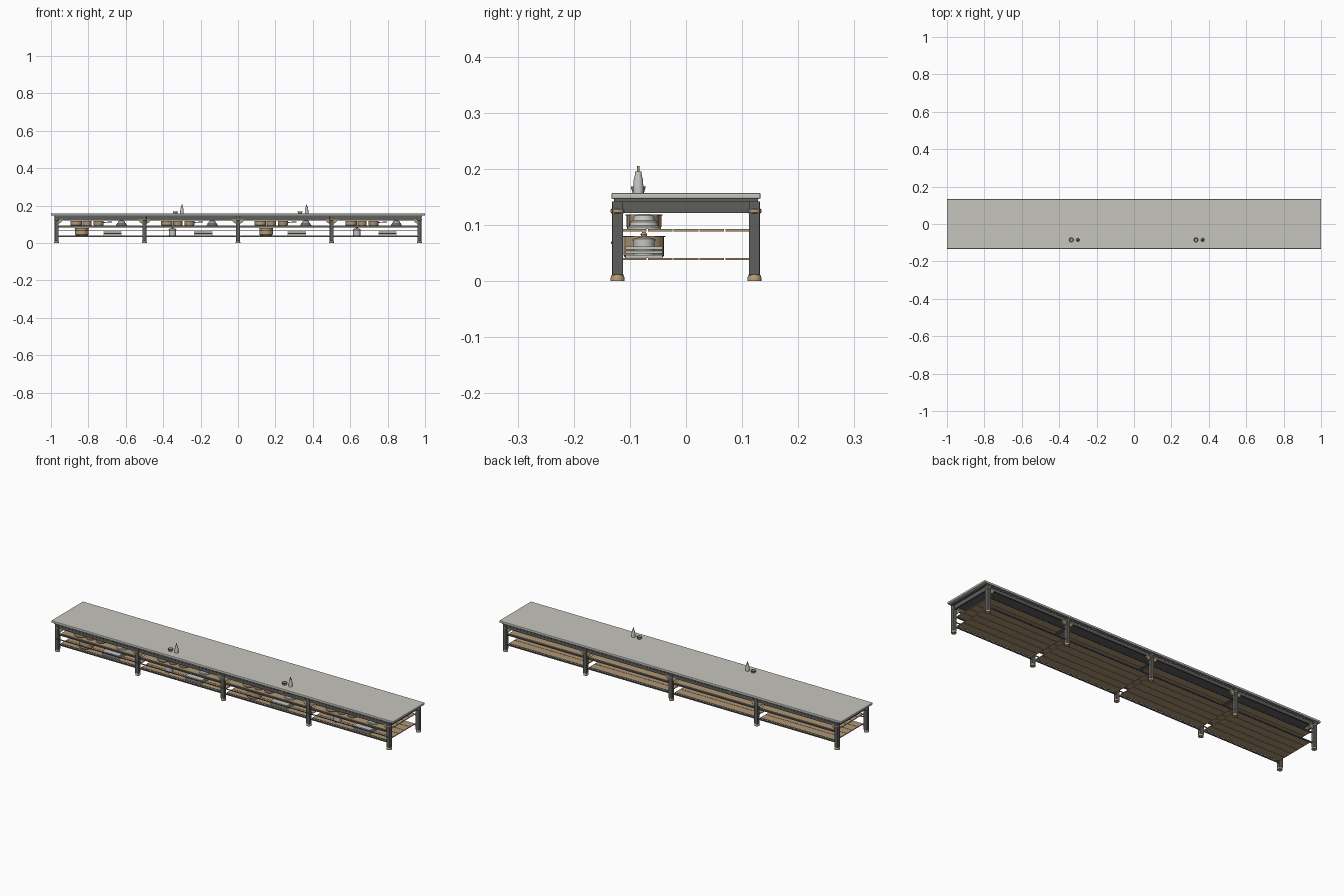
import bpy, bmesh, math
from mathutils import Matrix, Vector

if "Cube" in bpy.data.objects:
    bpy.data.objects.remove(bpy.data.objects["Cube"])


def material(name, rgb):
    m = bpy.data.materials.new(name)
    m.diffuse_color = (*rgb, 1)
    m.use_nodes = True
    m.node_tree.nodes["Principled BSDF"].inputs["Base Color"].default_value = m.diffuse_color
    return m


STONE = material("pale_stone", (0.57, 0.56, 0.52))
IRON = material("dark_iron", (0.11, 0.115, 0.11))
WOOD = material("warm_wood", (0.43, 0.31, 0.18))
BRASS = material("brass_tan", (0.46, 0.33, 0.19))
STEEL = material("light_steel", (0.56, 0.56, 0.54))


def finish(name, bm, mat, smooth=False):
    me = bpy.data.meshes.new(name)
    bmesh.ops.recalc_face_normals(bm, faces=bm.faces)
    bm.to_mesh(me)
    bm.free()
    me.materials.append(mat)
    ob = bpy.data.objects.new(name, me)
    bpy.context.collection.objects.link(ob)
    if smooth:
        bpy.ops.object.select_all(action='DESELECT')
        ob.select_set(True)
        bpy.context.view_layer.objects.active = ob
        bpy.ops.object.shade_smooth_by_angle(angle=math.radians(35))
    return ob


def add_box(bm, x0, x1, y0, y1, z0, z1):
    m = Matrix.Translation(((x0 + x1) / 2, (y0 + y1) / 2, (z0 + z1) / 2))
    m = m @ Matrix.Diagonal((x1 - x0, y1 - y0, z1 - z0, 1))
    bmesh.ops.create_cube(bm, size=1, matrix=m)


def box(name, mat, *dims, bevel=0):
    bm = bmesh.new()
    add_box(bm, *dims)
    if bevel:
        bmesh.ops.bevel(bm, geom=bm.edges[:], offset=bevel, segments=2,
                        affect='EDGES', profile=0.5)
    return finish(name, bm, mat)


def lathe(name, mat, x, y, profile, n=24):
    """Revolve (radius, z) points about a vertical axis."""
    bm = bmesh.new()
    rings = [[bm.verts.new((x + r * math.cos(math.tau * i / n),
                            y + r * math.sin(math.tau * i / n), z))
              for i in range(n)] for r, z in profile]
    for a, b in zip(rings, rings[1:]):
        for i in range(n):
            j = (i + 1) % n
            bm.faces.new((a[i], a[j], b[j], b[i]))
    bm.faces.new(rings[0])
    bm.faces.new(rings[-1])
    return finish(name, bm, mat, True)


def rod(name, mat, p, q, r, n=10):
    p, q = Vector(p), Vector(q)
    d = q - p
    bm = bmesh.new()
    rot = d.to_track_quat('Z', 'Y').to_matrix().to_4x4()
    bmesh.ops.create_cone(bm, cap_ends=True, segments=n, radius1=r, radius2=r,
                          depth=d.length, matrix=Matrix.Translation((p + q) / 2) @ rot)
    return finish(name, bm, mat, True)


def bracket(name, x, y, side):
    """Quarter disc in the corner between leg and apron."""
    bm = bmesh.new()
    pts = [(0, 0)] + [(0.022 * math.cos(a * math.pi / 16), -0.022 * math.sin(a * math.pi / 16))
                      for a in range(9)]
    f = bm.faces.new([bm.verts.new((x + side * u, y - 0.004, 0.126 + v)) for u, v in pts])
    new = bmesh.ops.extrude_face_region(bm, geom=[f])["geom"]
    bmesh.ops.translate(bm, vec=(0, 0.008, 0),
                        verts=[v for v in new if isinstance(v, bmesh.types.BMVert)])
    finish(name, bm, BRASS)


# Counter top with softened edges, and the trim below it
box("counter_top", STONE, -1, 1, -0.133, 0.133, 0.146, 0.157, bevel=0.003)
box("top_trim", IRON, -0.985, 0.985, -0.128, 0.128, 0.141, 0.146)

# Legs, feet, collars and brackets
LEGS = [-0.97, -0.5, 0, 0.5, 0.97]
for i, x in enumerate(LEGS):
    for label, y in (("front", -0.122), ("back", 0.122)):
        box(f"{label}_leg_{i}", IRON, x - 0.01, x + 0.01, y - 0.01, y + 0.01,
            0.01, 0.142, bevel=0.002)
        lathe(f"{label}_foot_{i}", BRASS, x, y,
              [(0.0125, 0), (0.0125, 0.005), (0.011, 0.010), (0.009, 0.013)])
        lathe(f"{label}_collar_{i}", BRASS, x, y,
              [(0.010, 0.120), (0.0125, 0.122), (0.0125, 0.127), (0.010, 0.129)])
        for s in (-1, 1):
            if abs(x + s * 0.02) < 0.97:
                bracket(f"{label}_bracket_{i}", x + s * 0.009, y, s)

# Aprons on all four sides
for s, label in ((-1, "front"), (1, "back")):
    box(f"{label}_apron", IRON, -0.97, 0.97, s * 0.122 - 0.004, s * 0.122 + 0.004, 0.121, 0.142)
    bm = bmesh.new()
    for k in range(97):
        x = -0.96 + k * 0.02
        add_box(bm, x - 0.004, x + 0.004, s * 0.128 - 0.002, s * 0.128 + 0.002, 0.136, 0.142)
    finish(f"{label}_dentils", bm, IRON)
for s, label in ((-1, "left"), (1, "right")):
    box(f"{label}_apron", IRON, s * 0.97 - 0.004, s * 0.97 + 0.004, -0.115, 0.115, 0.121, 0.142)

# Long stretchers and the front hanging rail
for z in (0.031, 0.084):
    for s, label in ((-1, "front"), (1, "back")):
        box(f"{label}_stretcher", IRON, -0.97, 0.97, s * 0.118 - 0.003, s * 0.118 + 0.003,
            z, z + 0.006)
rod("front_rail", IRON, (-0.97, -0.131, 0.068), (0.97, -0.131, 0.068), 0.0025)

# Slatted shelves, one set for each bay
for i, (xa, xb) in enumerate(zip(LEGS, LEGS[1:])):
    for z, label in ((0.037, "lower"), (0.0885, "upper")):
        bm = bmesh.new()
        for k in range(5):
            y = -0.115 + 0.046 * k
            add_box(bm, xa + 0.014, xb - 0.014, y + 0.001, y + 0.045, z, z + 0.004)
        finish(f"{label}_shelf_{i}", bm, WOOD)

LOW, UP, Y = 0.041, 0.0925, -0.075


def pot(name, mat, x, z, r, h, handle=False):
    lathe(name, mat, x, Y, [(r * 0.9, z), (r, z + 0.004), (r, z + h), (r * 1.06, z + h),
                            (r * 1.06, z + h + 0.002), (r * 0.93, z + h + 0.002),
                            (r * 0.9, z + 0.004)])
    if handle:
        rod(name + "_handle", IRON, (x + r, Y, z + h * 0.75),
            (x + r + 0.045, Y, z + h * 0.8), 0.0025)


# Kitchenware in each bay
for i, c in enumerate((-0.735, -0.25, 0.25, 0.735)):
    pot(f"large_copper_pan_{i}", BRASS, c - 0.13, UP, 0.031, 0.024)
    pot(f"medium_copper_pan_{i}", BRASS, c - 0.072, UP, 0.025, 0.024)
    pot(f"small_copper_pan_{i}", BRASS, c - 0.01, UP, 0.027, 0.024, True)
    # nested bowls turned upside down
    lathe(f"steel_bowls_{i}", STEEL, c + 0.112, Y,
          [(0.030, UP), (0.030, UP + 0.004), (0.026, UP + 0.006), (0.024, UP + 0.013),
           (0.020, UP + 0.015), (0.017, UP + 0.024), (0.010, UP + 0.027)])
    # stacked trays
    for k in range(3):
        z = LOW + 0.0075 * k
        box(f"tray_{i}_{k}", STEEL, c + 0.015, c + 0.113, Y - 0.033, Y + 0.033,
            z, z + 0.0055, bevel=0.001)
    if i % 2 == 0:
        pot(f"stock_pot_{i}", BRASS, c - 0.1, LOW, 0.036, 0.037)
    else:
        # lidded canister with a knob
        lathe(f"canister_{i}", STEEL, c - 0.1, Y,
              [(0.019, LOW), (0.019, LOW + 0.030), (0.0205, LOW + 0.030),
               (0.0205, LOW + 0.034), (0.008, LOW + 0.037)])
        lathe(f"canister_knob_{i}", BRASS, c - 0.1, Y,
              [(0.004, LOW + 0.036), (0.006, LOW + 0.042), (0.003, LOW + 0.046)], 16)

# Small bowl and bottle pairs on the counter
T = 0.157
for i, x in enumerate((-0.335, 0.332)):
    lathe(f"salt_bowl_{i}", BRASS, x, -0.085,
          [(0.010, T), (0.0135, T + 0.011), (0.0115, T + 0.011), (0.009, T + 0.003)])
    lathe(f"oil_bottle_{i}", STEEL, x + 0.035, -0.085,
          [(0.0095, T), (0.0085, T + 0.022), (0.0065, T + 0.030), (0.0055, T + 0.038)])
    lathe(f"bottle_spout_{i}", BRASS, x + 0.035, -0.085,
          [(0.0025, T + 0.037), (0.002, T + 0.048)], 12)
